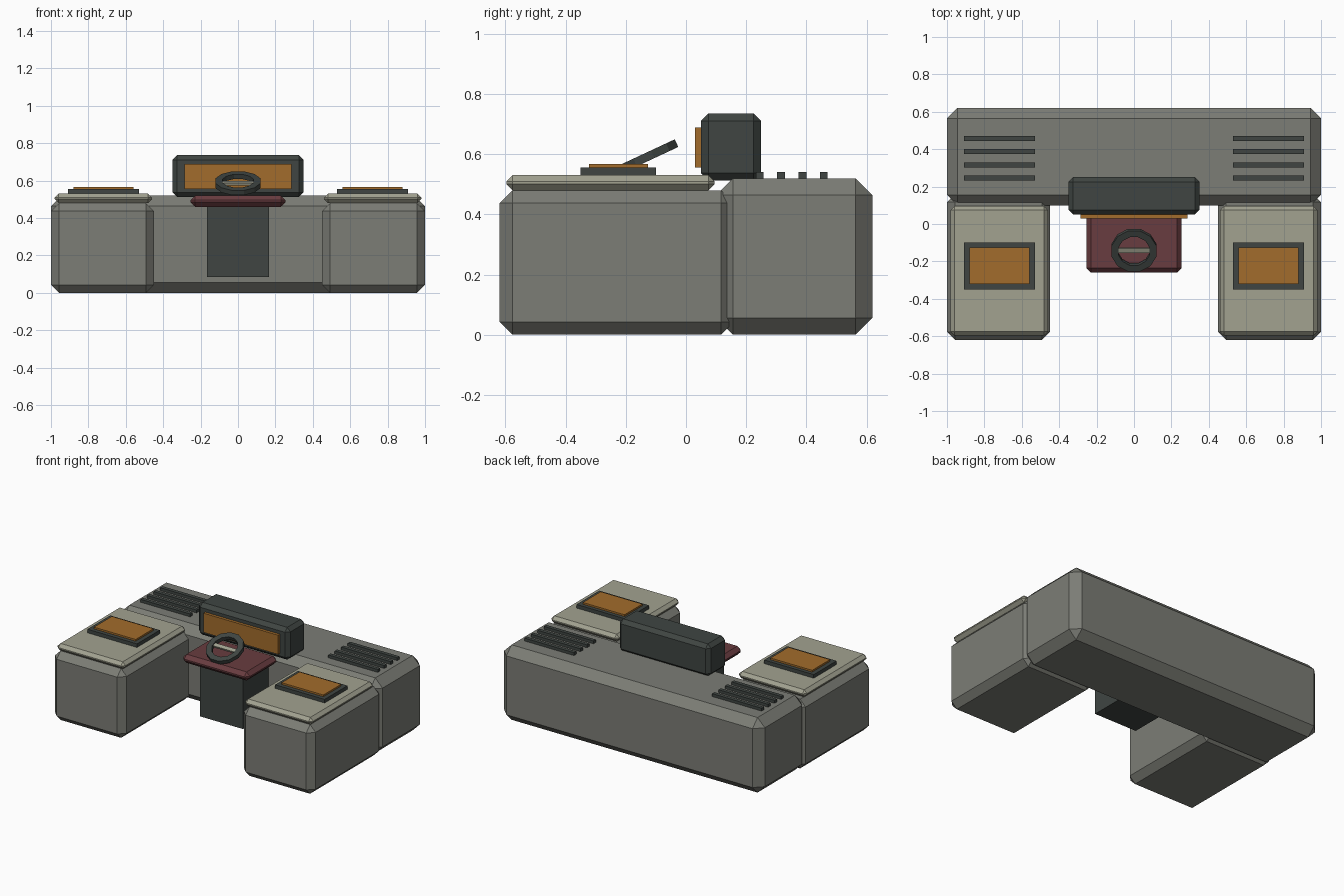
import bpy, math
from mathutils import Matrix, Vector

if "Cube" in bpy.data.objects:
    bpy.data.objects.remove(bpy.data.objects["Cube"])


def material(name, rgb):
    m = bpy.data.materials.new(name)
    m.diffuse_color = (*rgb, 1)
    m.use_nodes = True
    m.node_tree.nodes["Principled BSDF"].inputs["Base Color"].default_value = m.diffuse_color
    return m


BODY = material("body_grey", (0.20, 0.205, 0.18))
CAP = material("cap_grey", (0.36, 0.36, 0.28))
DARK = material("dark_trim", (0.05, 0.06, 0.055))
AMBER = material("amber_screen", (0.36, 0.15, 0.025))
MAROON = material("maroon_panel", (0.14, 0.045, 0.05))


def box(name, lo, hi, mat, bevel=0):
    """Box between two corners, with optional single-segment chamfer."""
    bpy.ops.mesh.primitive_cube_add(size=1)
    ob = bpy.context.object
    ob.name = name
    lo, hi = Vector(lo), Vector(hi)
    ob.data.transform(Matrix.Diagonal((*(hi - lo), 1)))
    ob.location = (lo + hi) / 2
    ob.data.materials.append(mat)
    if bevel:
        b = ob.modifiers.new("chamfer", 'BEVEL')
        b.width = bevel
        b.segments = 1
    return ob


def pair(name, lo, hi, mat, bevel=0):
    """Box on the right and its mirror image on the left."""
    box("right_" + name, lo, hi, mat, bevel)
    box("left_" + name, (-hi[0], *lo[1:]), (-lo[0], *hi[1:]), mat, bevel)


# Back body
box("back_body", (-1, 0.10, 0), (1, 0.62, 0.52), BODY, 0.056)

# Side pods with caps and recessed-look displays
pair("pod", (0.45, -0.62, 0), (1, 0.16, 0.48), BODY, 0.043)
pair("pod_cap", (0.46, -0.597, 0.48), (0.98, 0.095, 0.53), CAP, 0.021)
pair("display_frame", (0.53, -0.35, 0.53), (0.91, -0.10, 0.555), DARK)
pair("display", (0.56, -0.322, 0.55), (0.88, -0.126, 0.567), AMBER)

# Vent bars
for i in range(4):
    y = 0.245 + i * 0.071
    pair(f"vent_bar_{i + 1}", (0.53, y - 0.013, 0.51), (0.91, y + 0.013, 0.54), DARK)

# Central monitor
box("monitor", (-0.35, 0.05, 0.512), (0.35, 0.25, 0.736), DARK, 0.025)
box("monitor_screen", (-0.287, 0.03, 0.555), (0.287, 0.06, 0.688), AMBER)

# Centre pedestal and control panel
box("pedestal", (-0.165, -0.18, 0.085), (0.165, 0.14, 0.48), DARK)
box("control_panel", (-0.255, -0.26, 0.46), (0.255, 0.08, 0.52), MAROON, 0.025)

# Steering ring: rectangular section swept around twelve sides
N = 12
section = [(0.124, -0.014), (0.124, 0.014), (0.086, 0.014), (0.086, -0.014)]
verts, faces = [], []
for i in range(N):
    a = math.tau * (i + 0.5) / N
    verts += [(r * math.cos(a), r * math.sin(a), z) for r, z in section]
    for j in range(4):
        k, n, j2 = i * 4, (i + 1) % N * 4, (j + 1) % 4
        faces.append((k + j, n + j, n + j2, k + j2))
mesh = bpy.data.meshes.new("steering_ring")
mesh.from_pydata(verts, [], faces)
mesh.materials.append(DARK)
ring = bpy.data.objects.new("steering_ring", mesh)
bpy.context.collection.objects.link(ring)

# Crossbar sharing the ring's tilt
bar = box("steering_crossbar", (-0.09, -0.013, -0.008), (0.09, 0.013, 0.008), CAP)
for ob in (ring, bar):
    ob.location = (0, -0.14, 0.586)
    ob.rotation_euler.x = math.radians(25)
